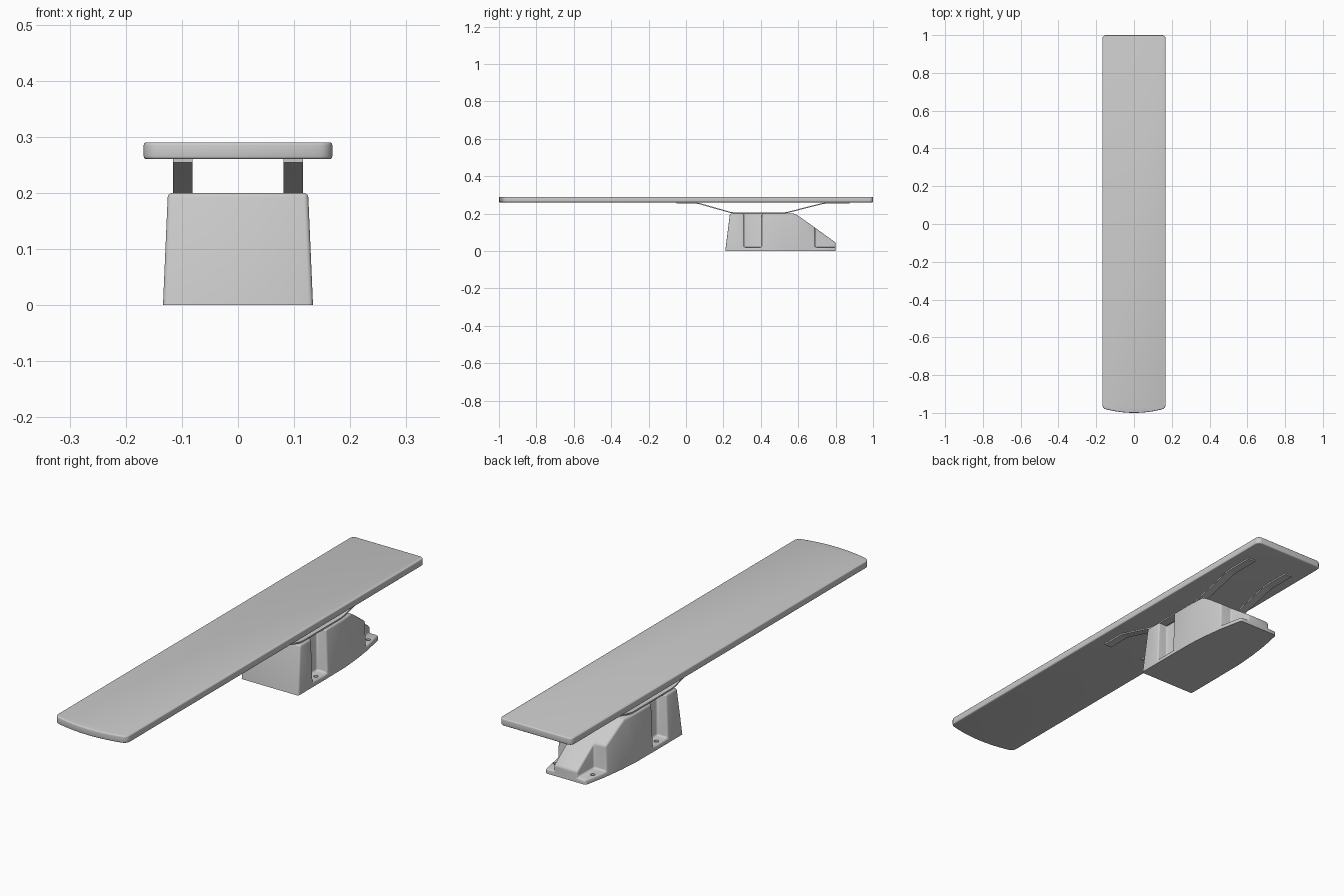
import bpy, bmesh, math

if "Cube" in bpy.data.objects:
    bpy.data.objects.remove(bpy.data.objects["Cube"])


def add_object(name, bm):
    bmesh.ops.recalc_face_normals(bm, faces=bm.faces)
    mesh = bpy.data.meshes.new(name)
    bm.to_mesh(mesh)
    bm.free()
    obj = bpy.data.objects.new(name, mesh)
    bpy.context.collection.objects.link(obj)
    return obj


def activate(obj):
    bpy.ops.object.select_all(action='DESELECT')
    obj.select_set(True)
    bpy.context.view_layer.objects.active = obj


def loft(bm, bottom, top):
    """Closed solid between two outlines with matching points."""
    lo = [bm.verts.new(p) for p in bottom]
    hi = [bm.verts.new(p) for p in top]
    bm.faces.new(lo)
    bm.faces.new(hi)
    n = len(lo)
    for i in range(n):
        j = (i + 1) % n
        bm.faces.new((lo[i], lo[j], hi[j], hi[i]))


def box(bm, x0, x1, y0, y1, z0, z1):
    outline = [(x0, y0), (x1, y0), (x1, y1), (x0, y1)]
    loft(bm, [(x, y, z0) for x, y in outline], [(x, y, z1) for x, y in outline])


def apply_bevel(obj, width, segments, angle, clamp=True):
    activate(obj)
    m = obj.modifiers.new("bevel", 'BEVEL')
    m.width, m.segments = width, segments
    m.limit_method, m.angle_limit = 'ANGLE', math.radians(angle)
    m.use_clamp_overlap = clamp
    bpy.ops.object.modifier_apply(modifier=m.name)


def cut(obj, bm):
    cutter = add_object("cutter", bm)
    cutter.hide_render = True
    activate(obj)
    m = obj.modifiers.new("cut", 'BOOLEAN')
    m.operation, m.solver, m.object = 'DIFFERENCE', 'EXACT', cutter
    bpy.ops.object.modifier_apply(modifier=m.name)
    bpy.data.objects.remove(cutter)


def smooth(obj):
    activate(obj)
    bpy.ops.object.shade_smooth_by_angle(angle=math.radians(35))


# Board: long plank with a bowed front end and rounded corners
W = 0.168
xs = [-W + 2 * W * i / 10 for i in range(11)]
outline = [(x, -1 + 0.024 * (x / W) ** 2) for x in xs] + [(W, 1), (-W, 1)]
bm = bmesh.new()
loft(bm, [(x, y, 0.26) for x, y in outline], [(x, y, 0.29) for x, y in outline])
corners = [e for e in bm.edges
           if abs(e.verts[0].co.z - e.verts[1].co.z) > 0.02
           and abs(e.verts[0].co.x) > W - 0.001]
bmesh.ops.bevel(bm, geom=corners, offset=0.02, segments=5, profile=0.5, affect='EDGES')
board = add_object("board", bm)
apply_bevel(board, 0.005, 3, 50, clamp=False)
smooth(board)

# Base: drafted block that narrows towards the back
half = [(0.21, 0.138), (0.38, 0.138), (0.52, 0.137), (0.61, 0.130), (0.70, 0.118), (0.80, 0.098)]
ring = [(w, y) for y, w in half] + [(-w, y) for y, w in reversed(half)]


def section(z):
    s = z / 0.2
    return [(x - math.copysign(0.013 * s, x), y + (0.025 * s if y < 0.22 else 0), z)
            for x, y in ring]


bm = bmesh.new()
loft(bm, section(-0.04), section(0.2))
base = add_object("base", bm)

# Sloped back of the base
slope = [(0.572, 0.205), (0.61, 0.182), (0.92, -0.041), (0.95, 0.3), (0.572, 0.3)]
slope[2] = (0.90, -0.027)
bm = bmesh.new()
loft(bm, [(-0.3, y, z) for y, z in slope], [(0.3, y, z) for y, z in slope])
cut(base, bm)

# Bolt recesses on both sides and at the rear corners
bm = bmesh.new()
for s in (-1, 1):
    box(bm, s * 0.083, s * 0.3, 0.31, 0.405, 0.02, 0.3)
    box(bm, s * 0.055, s * 0.3, 0.69, 0.95, 0.02, 0.3)
cut(base, bm)
apply_bevel(base, 0.008, 3, 30)

# Flat underside and bolt holes
bm = bmesh.new()
box(bm, -0.4, 0.4, 0, 1, -0.2, 0)
cut(base, bm)
bm = bmesh.new()
for s in (-1, 1):
    for x, y in ((0.112, 0.357), (0.086, 0.742)):
        ret = bmesh.ops.create_cone(bm, cap_ends=True, segments=20,
                                    radius1=0.009, radius2=0.009, depth=0.03)
        bmesh.ops.translate(bm, verts=ret["verts"], vec=(s * x, y, 0.025))
cut(base, bm)
smooth(base)

# Spring straps: bent strips joining the base to the board
path = [(-0.05, 0.254), (0.045, 0.254), (0.07, 0.251), (0.235, 0.204), (0.26, 0.2),
        (0.52, 0.2), (0.545, 0.204), (0.73, 0.251), (0.755, 0.254), (0.875, 0.254)]
profile = path + [(y, z + 0.006) for y, z in reversed(path)]
for name, s in (("left_strap", -1), ("right_strap", 1)):
    bm = bmesh.new()
    loft(bm, [(s * 0.081, y, z) for y, z in profile],
         [(s * 0.116, y, z) for y, z in profile])
    smooth(add_object(name, bm))
